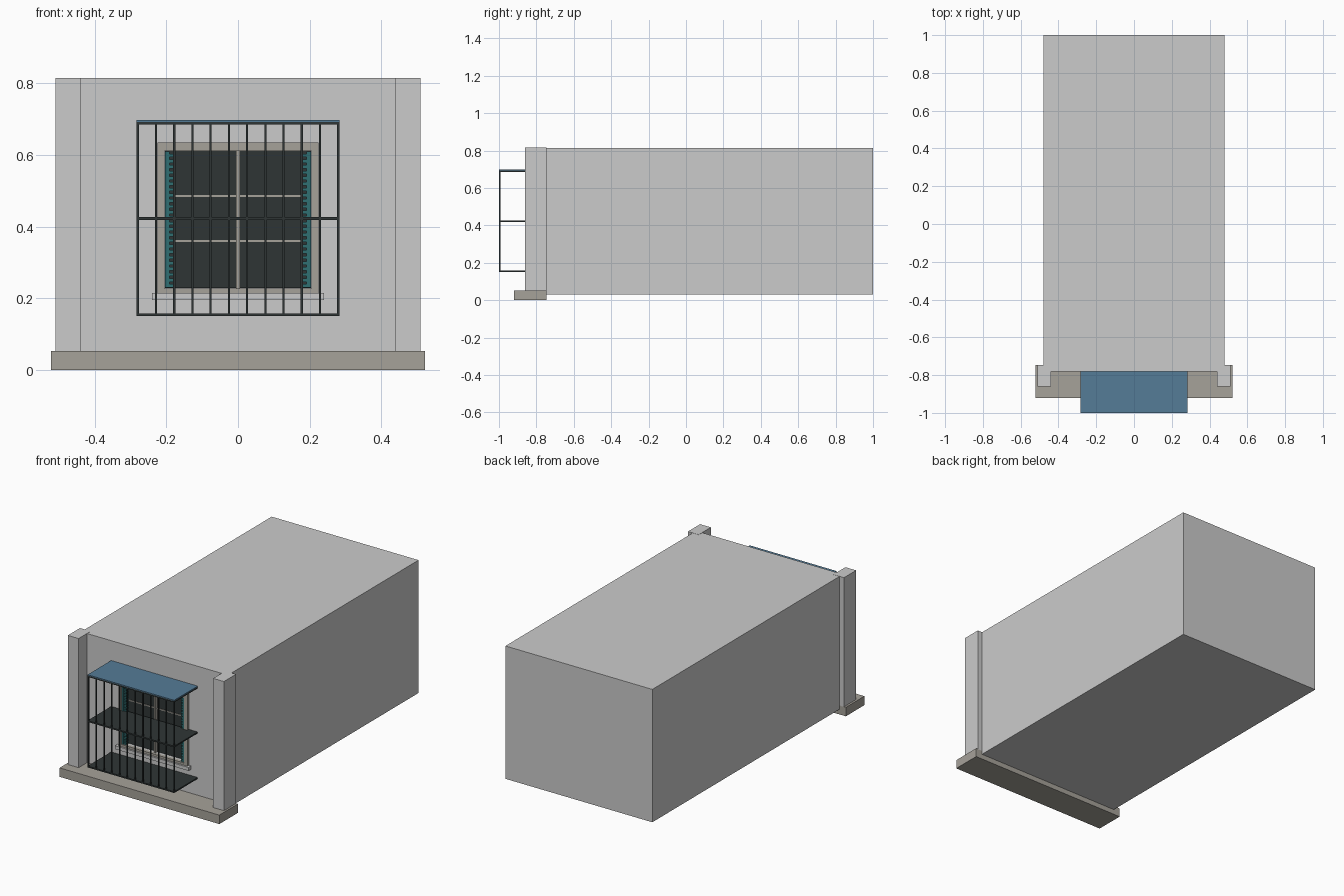
import bpy, bmesh
from mathutils import Matrix, Vector

if "Cube" in bpy.data.objects:
    bpy.data.objects.remove(bpy.data.objects["Cube"])


def material(name, rgb):
    m = bpy.data.materials.new(name)
    m.diffuse_color = (*rgb, 1)
    m.use_nodes = True
    m.node_tree.nodes["Principled BSDF"].inputs["Base Color"].default_value = m.diffuse_color
    return m


STONE = material("stone", (0.38, 0.36, 0.32))
IRON = material("iron", (0.028, 0.036, 0.036))
BLUE = material("blue_sheet", (0.09, 0.20, 0.31))
TEAL = material("teal_paint", (0.03, 0.16, 0.17))


def boxes(name, spans, mat=None):
    """One object made of boxes given as (x0, x1, y0, y1, z0, z1)."""
    bm = bmesh.new()
    for x0, x1, y0, y1, z0, z1 in spans:
        size = Vector((x1 - x0, y1 - y0, z1 - z0))
        mid = Vector((x0 + x1, y0 + y1, z0 + z1)) / 2
        bmesh.ops.create_cube(bm, size=1, matrix=Matrix.Translation(mid) @ Matrix.Diagonal((*size, 1)))
    me = bpy.data.meshes.new(name)
    bm.to_mesh(me)
    bm.free()
    ob = bpy.data.objects.new(name, me)
    bpy.context.collection.objects.link(ob)
    if mat:
        me.materials.append(mat)
    return ob


def both(spans):
    """Add the copies mirrored across x = 0."""
    return spans + [(-s[1], -s[0], *s[2:]) for s in spans]


# building mass with a shallow window recess
WALL = -0.78
room = boxes("room_block", [(-0.48, 0.48, WALL, 1.0, 0.03, 0.815)])
cutter = boxes("window_cutter", [(-0.205, 0.205, -0.9, -0.75, 0.228, 0.612)])
cutter.hide_render = True
cutter.hide_set(True)
mod = room.modifiers.new("window_recess", "BOOLEAN")
mod.operation = "DIFFERENCE"
mod.solver = "EXACT"
mod.object = cutter

# corner pillars and stone plinth
boxes("corner_pillars", both([(0.44, 0.51, -0.86, -0.747, 0.052, 0.816)]))
boxes("plinth", [(-0.522, 0.522, -0.92, -0.747, 0, 0.053)], STONE)

# window surround and sill
boxes("window_frame", both([(0.205, 0.225, -0.795, -0.775, 0.215, 0.635)])
      + [(-0.205, 0.205, -0.795, -0.775, 0.612, 0.635),
         (-0.205, 0.205, -0.795, -0.775, 0.215, 0.228)], STONE)
boxes("window_sill", [(-0.24, 0.24, -0.805, -0.775, 0.195, 0.215)])

# dark panes with glazing bars
boxes("window_panes", [(-0.204, 0.204, -0.762, -0.752, 0.229, 0.611)], IRON)
boxes("glazing_bars", [(-0.006, 0.006, -0.778, -0.755, 0.228, 0.612)]
      + [(-0.18, 0.18, -0.766, -0.758, z - 0.003, z + 0.003) for z in (0.36, 0.486)], STONE)

# louvred shutters folded against the sides of the recess
Z0, Z1, N = 0.23, 0.61, 24
step = (Z1 - Z0) / N
boxes("shutter_leaves", both([(0.192, 0.204, -0.793, -0.763, Z0, Z1)]), TEAL)
boxes("shutter_slats", both([(0.18, 0.193, -0.79, -0.764, Z0 + i * step, Z0 + (i + 0.6) * step)
                             for i in range(N)]), TEAL)

# projecting window cage: shelves, blue top sheet and front bars
boxes("cage_shelves", [(-0.283, 0.283, -1.0, WALL, z - 0.004, z + 0.004)
                       for z in (0.154, 0.423, 0.689)], IRON)
boxes("cage_top_sheet", [(-0.283, 0.283, -1.0, WALL, 0.693, 0.698)], BLUE)
BARS = 12
boxes("cage_bars", [(x - 0.003, x + 0.003, -0.999, -0.993, 0.154, 0.689)
                    for x in (-0.28 + 0.56 * i / (BARS - 1) for i in range(BARS))], IRON)
